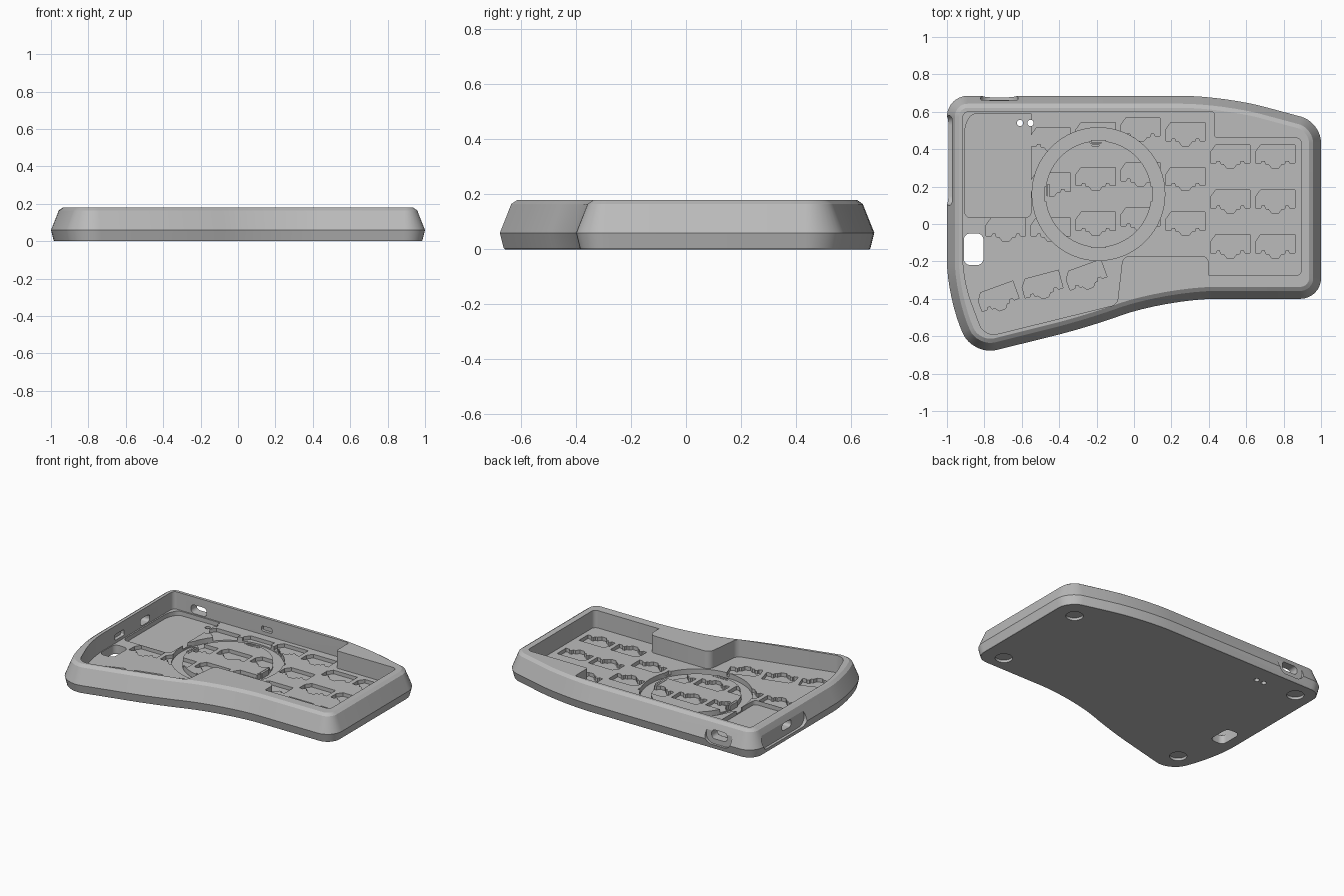
import bpy, bmesh, math
from mathutils import Vector, Matrix

old = bpy.data.objects.get("Cube")
if old:
    bpy.data.objects.remove(old, do_unlink=True)

grey = bpy.data.materials.new("plain grey")
grey.use_nodes = True
grey.diffuse_color = (0.5, 0.5, 0.5, 1)
grey.node_tree.nodes["Principled BSDF"].inputs["Base Color"].default_value = (0.5, 0.5, 0.5, 1)


def rounded(corners, steps=6):
    """Polygon from (x, y, fillet length) corners with round fillets."""
    pts, n = [], len(corners)
    for i, (x, y, r) in enumerate(corners):
        c = Vector((x, y))
        if r == 0:
            pts.append(c)
            continue
        a = c + (Vector(corners[i - 1][:2]) - c).normalized() * r
        b = c + (Vector(corners[(i + 1) % n][:2]) - c).normalized() * r
        for k in range(steps + 1):
            t = k / steps
            wa, wc, wb = (1 - t) ** 2, 1.4 * t * (1 - t), t * t
            pts.append((a * wa + c * wc + b * wb) / (wa + wc + wb))
    return pts


def box(x0, x1, y0, y1, r=0.0):
    return rounded([(x0, y0, r), (x1, y0, r), (x1, y1, r), (x0, y1, r)])


def circle(x, y, r, n=32):
    return [Vector((x + r * math.cos(2 * math.pi * i / n),
                    y + r * math.sin(2 * math.pi * i / n))) for i in range(n)]


def inset(pts, d):
    out, n = [], len(pts)
    for i, p in enumerate(pts):
        t = (pts[(i + 1) % n] - p).normalized() + (p - pts[i - 1]).normalized()
        t.normalize()
        out.append(p + Vector((-t.y, t.x)) * d)
    return out


def loft(bm, rings, closed=False):
    """Skin a stack of (points, height) rings; closed joins last to first."""
    loops = [[bm.verts.new((p.x, p.y, z)) for p in pts] for pts, z in rings]
    n = len(loops[0])
    pairs = list(zip(loops, loops[1:]))
    if closed:
        pairs.append((loops[-1], loops[0]))
    else:
        bm.faces.new(loops[0][::-1])
        bm.faces.new(loops[-1])
    for lo, hi in pairs:
        for i in range(n):
            j = (i + 1) % n
            bm.faces.new((lo[i], lo[j], hi[j], hi[i]))


def make(name, stacks, closed=False, matrix=None):
    bm = bmesh.new()
    for rings in stacks:
        loft(bm, rings, closed)
    if matrix:
        bmesh.ops.transform(bm, matrix=matrix, verts=bm.verts)
    bmesh.ops.recalc_face_normals(bm, faces=bm.faces)
    me = bpy.data.meshes.new(name)
    bm.to_mesh(me)
    bm.free()
    me.materials.append(grey)
    ob = bpy.data.objects.new(name, me)
    bpy.context.collection.objects.link(ob)
    return ob


def prisms(shapes, z0, z1):
    return [[(s, z0), (s, z1)] for s in shapes]


def cut(target, cutter):
    """Subtract the cutter; a solver that loses the body is undone."""
    before = target.data.copy()
    for solver in ("EXACT", "MANIFOLD"):
        mod = target.modifiers.new("cut", "BOOLEAN")
        mod.operation, mod.solver, mod.object = "DIFFERENCE", solver, cutter
        bpy.context.view_layer.objects.active = target
        bpy.ops.object.modifier_apply(modifier=mod.name)
        xs = [v.co.x for v in target.data.vertices]
        if xs and max(xs) - min(xs) > 1.9:
            break
        target.data = before.copy()
    bpy.data.objects.remove(cutter, do_unlink=True)


# Outer shell: curved outline with a bevelled side profile
outline = rounded([(-1, .685, .11), (-1, -.4, .2), (-.86, -.705, .13), (-.25, -.553, .16),
                   (.18, -.4, .26), (1, -.4, .11), (1, .545, .11), (.48, .685, .22)], 8)
case = make("case_body", [[(inset(outline, d), z) for d, z in
            ((.018, 0), (.014, .004), (0, .06), (.042, .165), (.064, .18))]])

# Inner pocket, leaving solid blocks at the front middle and back corner
pocket = rounded([(-.915, .6, .03), (-.915, -.3, .12), (-.8, -.605, .07), (-.09, -.43, .03),
                  (-.06, -.17, .04), (.4, -.17, .04), (.4, -.275, 0), (.895, -.275, .03),
                  (.895, .46, .03), (.43, .46, .015), (.43, .6, .015)])
cut(case, make("pocket", prisms([pocket], .06, .3)))

# Key socket recesses in staggered columns, plus three turned thumb keys
half = [(.105, -.035), (.078, -.035), (.072, -.022), (.056, -.022),
        (.05, -.04), (.035, -.04), (.018, -.062)]
socket = ([Vector((-.105, .025)), Vector((-.078, .063)), Vector((.105, .063))][::-1]
          + [Vector((-.105, -.035))] + [Vector((-x, y)) for x, y in half[1:]]
          + [Vector(p) for p in reversed(half)])
places = [(-.685, -.03, 0), (-.725, -.4, 20), (-.49, -.335, 15), (-.255, -.285, 20)]
for x, top in ((-.445, .45), (-.205, .48), (.035, .505), (.275, .48), (.515, .36), (.755, .36)):
    places += [(x, top - .24 * row, 0) for row in range(3)]
sockets = [[Matrix.Rotation(math.radians(a), 2) @ p + Vector((x, y)) for p in socket]
           for x, y, a in places]
cut(case, make("sockets", prisms(sockets, .035, .1)))

# Round channel
RX, RY = -.19, .16
big, small = circle(RX, RY, .355, 64), circle(RX, RY, .285, 64)
cut(case, make("channel", [[(big, .025), (big, .1), (small, .1), (small, .025)]], True))

# Battery bay with a cut corner
bay = rounded([(-.905, .035, .03), (-.55, .035, .03), (-.55, .59, 0),
               (-.87, .59, .03), (-.905, .52, .03)])
cut(case, make("battery_bay", prisms([bay], .03, .1)))

# Through holes: switch window and two pin holes
cut(case, make("floor_holes", prisms(
    [box(-.91, -.805, -.22, -.05, .035), circle(-.61, .54, .017), circle(-.553, .54, .017)], -.1, .1)))

# Round foot recesses underneath
cut(case, make("foot_recesses", prisms(
    [circle(x, y, .055) for x, y in ((.84, .42), (.84, -.27), (-.86, .55), (-.79, -.51))], -.1, .018)))

# Side ports: shallow outer recess, then a smaller opening through the wall
to_back = Matrix(((1, 0, 0, 0), (0, 0, 1, 0), (0, 1, 0, 0), (0, 0, 0, 1)))
to_side = Matrix(((0, 0, 1, 0), (1, 0, 0, 0), (0, 1, 0, 0), (0, 0, 0, 1)))
cut(case, make("back_recess", prisms([box(-.82, -.62, .03, .15, .055)], .662, .8), False, to_back))
cut(case, make("back_port", prisms([box(-.78, -.66, .065, .125, .025)], .55, .8), False, to_back))
cut(case, make("back_dimple", prisms([box(-.24, -.16, .085, .12, .01)], .55, .62), False, to_back))
cut(case, make("side_recess", prisms([box(.1, .58, .03, .14, .05)], -1.2, -.974), False, to_side))
cut(case, make("side_port", prisms([box(.24, .34, .07, .12, .02)], -1.2, -.85), False, to_side))
cut(case, make("side_dimple", prisms([box(-.04, .06, .08, .12, .01)], -.94, -.85), False, to_side))

# Four small clips standing in the round channel
clips = []
for i in range(4):
    turn = Matrix.Rotation(i * math.pi / 2, 2)
    for shape in (box(.262, .272, -.055, .055), box(.277, .289, -.04, .04)):
        clips.append([turn @ p + Vector((RX, RY)) for p in shape])
make("channel_clips", prisms(clips, .02, .062))

# Smooth curves, crisp edges
bpy.ops.object.select_all(action="DESELECT")
case.select_set(True)
bpy.context.view_layer.objects.active = case
bpy.ops.object.shade_smooth_by_angle(angle=math.radians(20))
